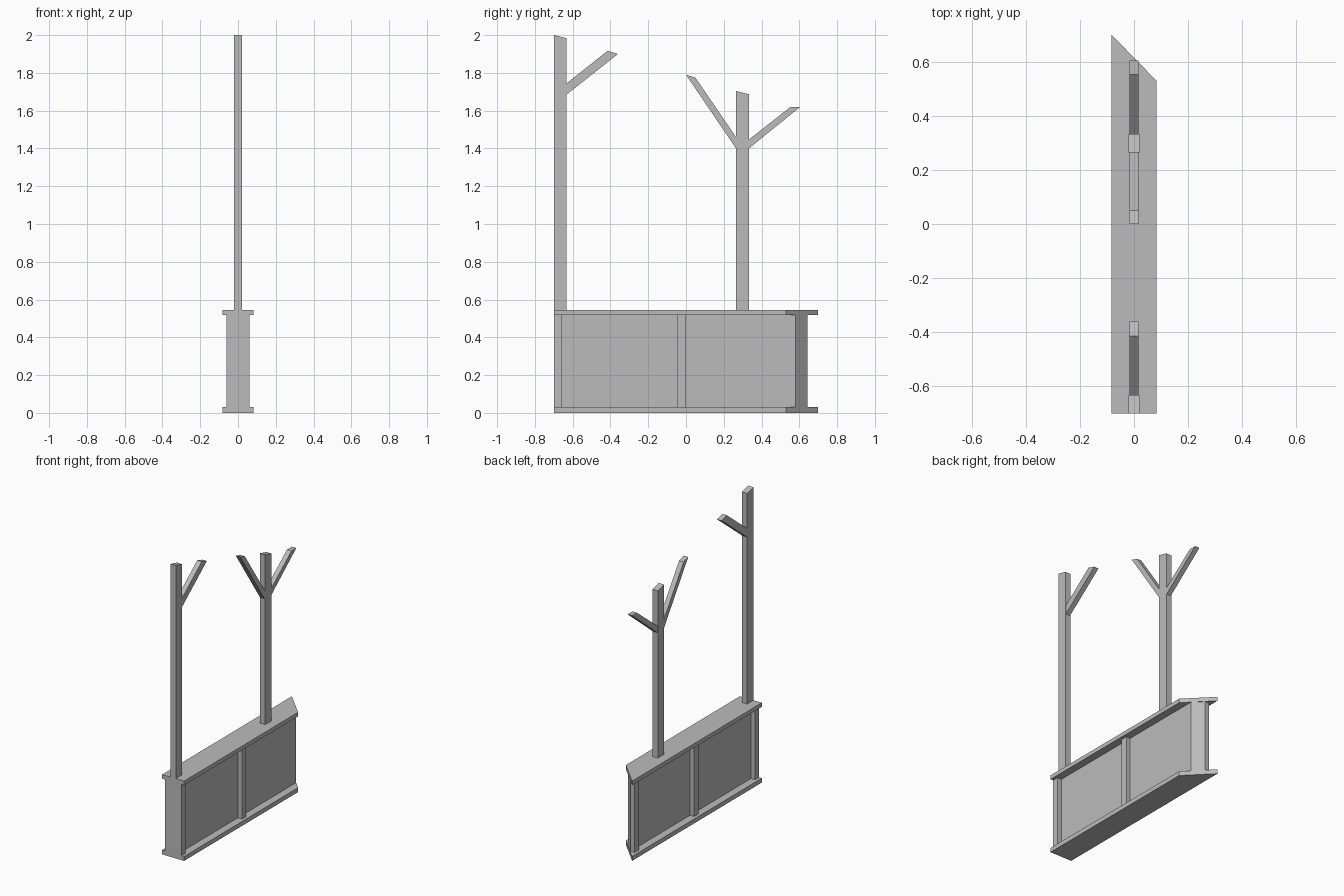
import bpy
import bmesh
from mathutils import Vector

cube = bpy.data.objects.get("Cube")
if cube:
    bpy.data.objects.remove(cube, do_unlink=True)

grey = bpy.data.materials.new("plain_grey")
grey.use_nodes = True
colour = (0.5, 0.5, 0.5, 1)
grey.diffuse_color = colour
grey.node_tree.nodes["Principled BSDF"].inputs["Base Color"].default_value = colour


def prism(name, outline, start, depth):
    """Sweep a flat 3D outline from start along depth."""
    bm = bmesh.new()
    face = bm.faces.new([bm.verts.new(Vector(p) + Vector(start)) for p in outline])
    swept = bmesh.ops.extrude_face_region(bm, geom=[face])
    moved = [v for v in swept["geom"] if isinstance(v, bmesh.types.BMVert)]
    bmesh.ops.translate(bm, verts=moved, vec=Vector(depth))
    bmesh.ops.recalc_face_normals(bm, faces=bm.faces)
    mesh = bpy.data.meshes.new(name)
    bm.to_mesh(mesh)
    bm.free()
    mesh.materials.append(grey)
    obj = bpy.data.objects.new(name, mesh)
    bpy.context.collection.objects.link(obj)
    return obj


def plan(name, points, z0, z1):
    return prism(name, [(x, y, 0) for x, y in points], (0, 0, z0), (0, 0, z1 - z0))


def side(name, points, half):
    return prism(name, [(0, y, z) for y, z in points], (-half, 0, 0), (2 * half, 0, 0))


FRONT = -0.7
LOW, HIGH, TOP = 0.03, 0.517, 0.545
WEB, RIB, FLANGE = 0.031, 0.062, 0.083


def mitred(half, near, far):
    return [(-half, FRONT), (half, FRONT), (half, near), (-half, far)]


# Beam: two mitred flanges joined by a web
plan("bottom_flange", mitred(FLANGE, 0.53, 0.7), 0, LOW)
plan("top_flange", mitred(FLANGE, 0.53, 0.7), HIGH, TOP)
plan("web", mitred(WEB, 0.58, 0.642), LOW, HIGH)

# Stiffening ribs on both faces of the web; the rear one is on the long face only
ribs = [("front", FRONT, -0.657, (-1, 1)),
        ("middle", -0.045, 0, (-1, 1)),
        ("rear", 0.597, 0.642, (-1,))]
for label, y0, y1, signs in ribs:
    for s in signs:
        a, b = s * WEB, s * RIB
        plan(f"{label}_rib_{'left' if s > 0 else 'right'}",
             [(a, y0), (b, y0), (b, y1), (a, y1)], LOW, HIGH)


# Posts with sloping tops
def post(name, y, height):
    side(name, [(y, TOP), (y + 0.068, TOP), (y + 0.068, height - 0.017), (y, height)], 0.02)


post("tall_post", FRONT, 2.0)
post("short_post", 0.265, 1.704)

# Angled branches
side("tall_post_branch", [(-0.632, 1.685), (-0.632, 1.745), (-0.415, 1.917), (-0.36, 1.9)], 0.017)
side("short_post_front_branch", [(0.265, 1.4), (0.265, 1.46), (0.05, 1.775), (0, 1.79)], 0.017)
side("short_post_rear_branch", [(0.333, 1.4), (0.333, 1.447), (0.553, 1.62), (0.605, 1.62)], 0.017)
